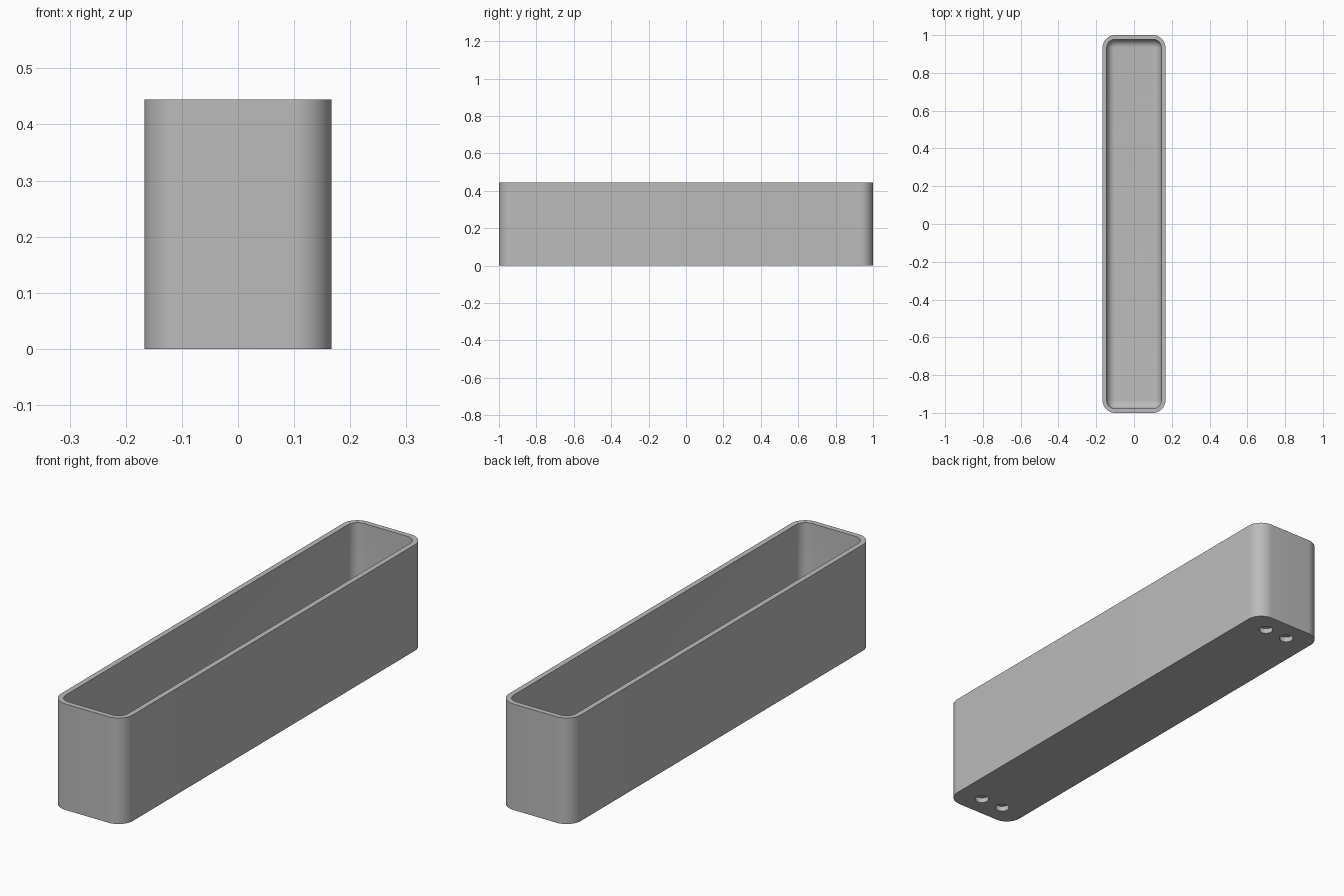
import bpy, bmesh
from math import sin, cos, pi

cube = bpy.data.objects.get("Cube")
if cube:
    bpy.data.objects.remove(cube, do_unlink=True)

HX, HY, HEIGHT = 0.1667, 1.0, 0.444
RADIUS, WALL, FLOOR, FILLET = 0.0667, 0.0222, 0.0444, 0.042
STEPS = 12

grey = bpy.data.materials.new("plain grey")
grey.use_nodes = True
grey.diffuse_color = (0.5, 0.5, 0.5, 1)
grey.node_tree.nodes["Principled BSDF"].inputs["Base Color"].default_value = (0.5, 0.5, 0.5, 1)


def ring(bm, inset, z):
    """Rounded rectangle, set in from the outer outline."""
    r = RADIUS - inset
    verts = []
    for k, (sx, sy) in enumerate([(1, 1), (-1, 1), (-1, -1), (1, -1)]):
        for i in range(STEPS + 1):
            a = (k + i / STEPS) * pi / 2
            verts.append(bm.verts.new((sx * (HX - RADIUS) + r * cos(a),
                                       sy * (HY - RADIUS) + r * sin(a), z)))
    return verts


# Open tray: outer wall, rim, inner wall, rounded inner floor edge
profile = [(0, 0), (0, HEIGHT), (WALL, HEIGHT)]
for i in range(9):
    a = i / 8 * pi / 2
    profile.append((WALL + FILLET * (1 - cos(a)), FLOOR + FILLET * (1 - sin(a))))

bm = bmesh.new()
rings = [ring(bm, inset, z) for inset, z in profile]
for low, high in zip(rings, rings[1:]):
    n = len(low)
    for i in range(n):
        j = (i + 1) % n
        bm.faces.new((low[i], low[j], high[j], high[i]))
bm.faces.new(rings[0][::-1])
bm.faces.new(rings[-1])
mesh = bpy.data.meshes.new("tray")
bm.to_mesh(mesh)
bm.free()
mesh.materials.append(grey)
tray = bpy.data.objects.new("tray", mesh)
bpy.context.collection.objects.link(tray)

# Blind round sockets under each end
cutters = []
for x in (-0.0545, 0.0545):
    for y in (-0.91, 0.91):
        bpy.ops.mesh.primitive_cylinder_add(vertices=32, radius=0.028, depth=0.0444, location=(x, y, 0))
        cutter = bpy.context.object
        cutter.name = "socket_cutter"
        cutter.data.materials.append(grey)
        cutter.hide_render = True
        cutters.append(cutter)
        cut = tray.modifiers.new("socket", 'BOOLEAN')
        cut.operation = 'DIFFERENCE'
        cut.solver = 'EXACT'
        cut.object = cutter

# Apply the cuts, drop the cutters and smooth the rounded faces
bpy.ops.object.select_all(action='DESELECT')
tray.select_set(True)
bpy.context.view_layer.objects.active = tray
for name in [m.name for m in tray.modifiers]:
    tray.modifiers[name].show_viewport = True
for m in list(tray.modifiers):
    bpy.ops.object.modifier_apply(modifier=m.name)
for cutter in cutters:
    bpy.data.objects.remove(cutter, do_unlink=True)
bpy.ops.object.shade_smooth_by_angle(angle=pi / 6)
